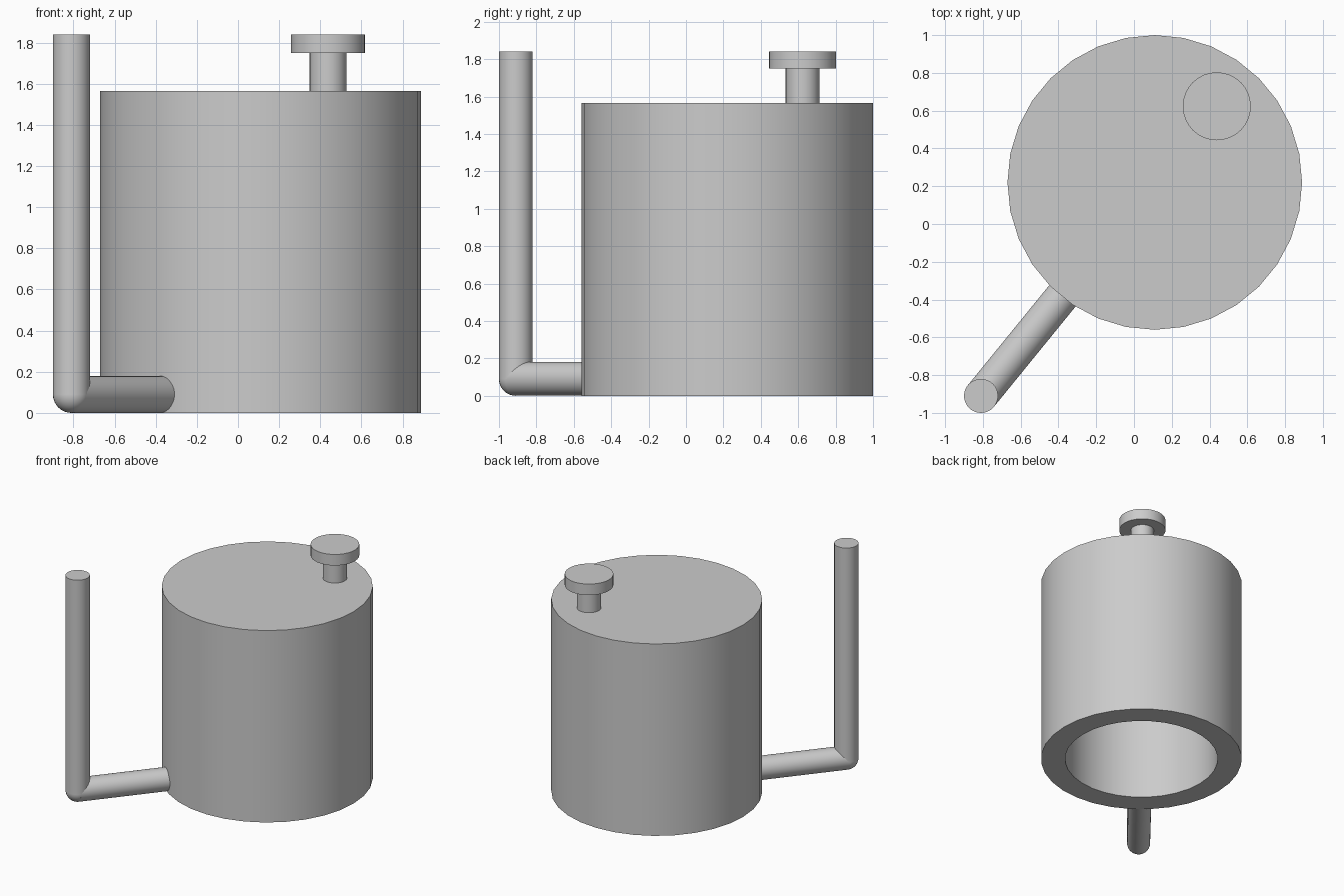
import bpy, bmesh, math
from mathutils import Vector, Matrix

cube = bpy.data.objects.get("Cube")
if cube:
    bpy.data.objects.remove(cube, do_unlink=True)

grey = bpy.data.materials.new("light grey")
grey.use_nodes = True
grey.diffuse_color = (0.6, 0.6, 0.6, 1)
grey.node_tree.nodes["Principled BSDF"].inputs["Base Color"].default_value = (0.6, 0.6, 0.6, 1)

TUBE_R = 0.09
BODY = Vector((0.11, 0.22, 0))
ELBOW = Vector((-0.81, -0.91, TUBE_R))
OUT = Vector((BODY.x - ELBOW.x, BODY.y - ELBOW.y, 0)).normalized()  # elbow towards body


def lathe(name, profile, location, axis=Vector((0, 0, 1)), segments=32):
    """Revolve (radius, height) points around an axis; both ends lie on the axis."""
    bm = bmesh.new()
    verts = [bm.verts.new((r, 0, h)) for r, h in profile]
    edges = [bm.edges.new(pair) for pair in zip(verts, verts[1:])]
    bmesh.ops.spin(bm, geom=verts + edges, cent=(0, 0, 0), axis=(0, 0, 1),
                   angle=math.tau, steps=segments, use_merge=True)
    bmesh.ops.remove_doubles(bm, verts=bm.verts, dist=1e-4)
    bmesh.ops.recalc_face_normals(bm, faces=bm.faces)
    mesh = bpy.data.meshes.new(name)
    bm.to_mesh(mesh)
    bm.free()
    mesh.materials.append(grey)
    obj = bpy.data.objects.new(name, mesh)
    bpy.context.collection.objects.link(obj)
    turn = Vector((0, 0, 1)).rotation_difference(axis).to_matrix().to_4x4()
    obj.matrix_world = Matrix.Translation(location) @ turn
    bpy.ops.object.select_all(action='DESELECT')
    obj.select_set(True)
    bpy.context.view_layer.objects.active = obj
    bpy.ops.object.shade_smooth_by_angle(angle=math.radians(30))
    return obj


def rod(radius, length):
    return [(0, 0), (radius, 0), (radius, length), (0, length)]


# Thick-walled vessel, closed on top and open below
WALL, RADIUS, HEIGHT = 0.187, 0.78, 1.565
inner = RADIUS - WALL
lathe("vessel", [(0, HEIGHT), (RADIUS, HEIGHT), (RADIUS, 0), (inner, 0),
                 (inner, HEIGHT - WALL), (0, HEIGHT - WALL)], BODY)

# Stem and cap of the lid knob, on the far side from the tube
knob = BODY + OUT * 0.52
lathe("knob", [(0, HEIGHT), (TUBE_R, HEIGHT), (TUBE_R, 1.75), (0.18, 1.75),
               (0.18, 1.84), (0, 1.84)], knob)

# Side tube: upright, round elbow and horizontal feed ending inside the wall
lathe("upright_tube", rod(TUBE_R, 1.84 - TUBE_R), ELBOW)
arc = [(TUBE_R * math.sin(math.pi * i / 16), -TUBE_R * math.cos(math.pi * i / 16))
       for i in range(17)]
lathe("elbow", arc, ELBOW)
lathe("feed_tube", rod(TUBE_R, 0.76), ELBOW, OUT)
